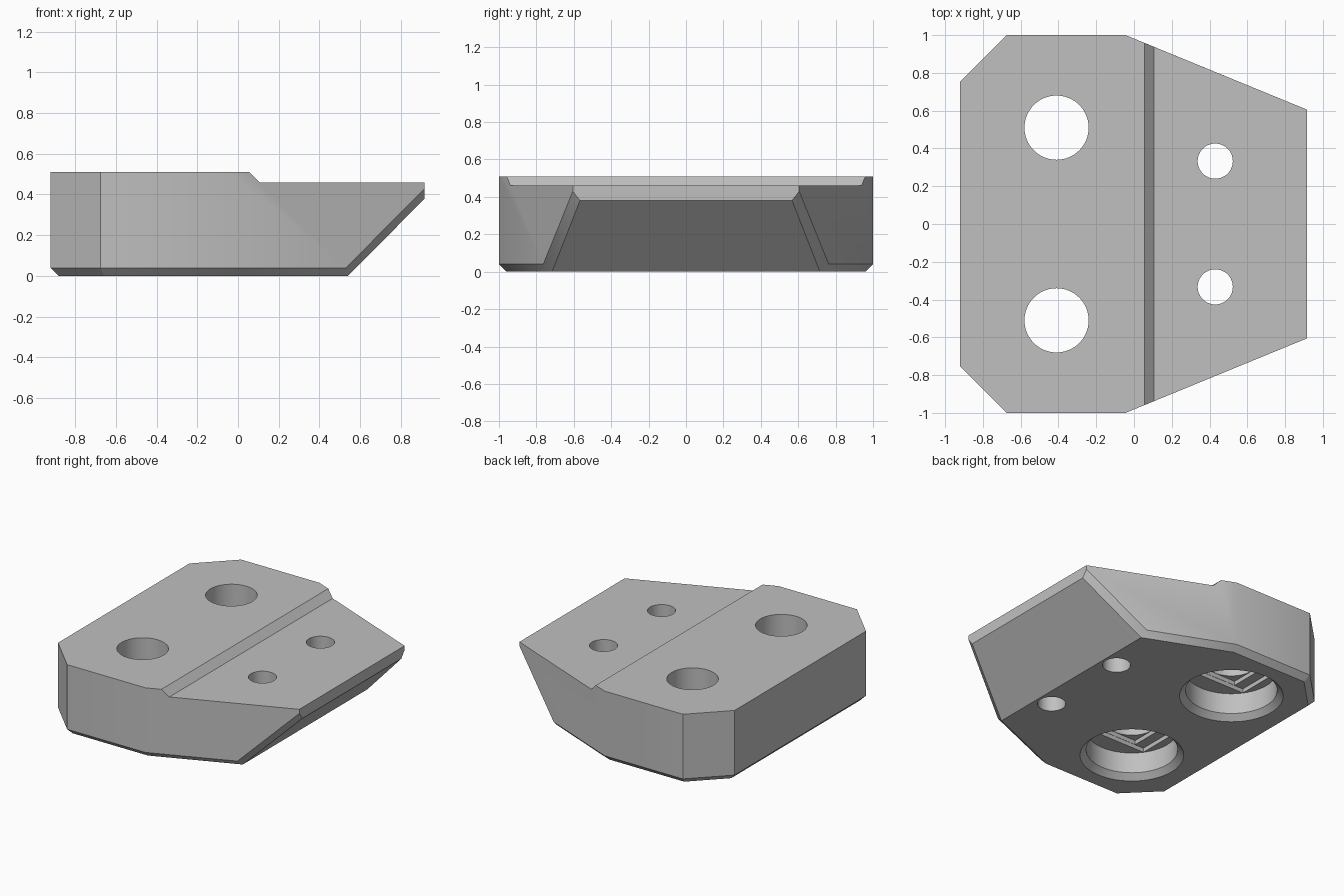
import bpy, bmesh, math

cube = bpy.data.objects.get("Cube")
if cube:
    bpy.data.objects.remove(cube, do_unlink=True)

grey = bpy.data.materials.new("plain grey")
grey.use_nodes = True
grey.diffuse_color = (0.53, 0.53, 0.53, 1)
grey.node_tree.nodes["Principled BSDF"].inputs["Base Color"].default_value = grey.diffuse_color


def make_object(name, bm):
    bmesh.ops.recalc_face_normals(bm, faces=bm.faces)
    mesh = bpy.data.meshes.new(name)
    bm.to_mesh(mesh)
    bm.free()
    obj = bpy.data.objects.new(name, mesh)
    bpy.context.collection.objects.link(obj)
    mesh.materials.append(grey)
    return obj


def hull(name, points):
    """Convex solid around the points, with flat areas merged."""
    bm = bmesh.new()
    for p in points:
        bm.verts.new(p)
    out = bmesh.ops.convex_hull(bm, input=bm.verts)
    spare = [v for v in out["geom_interior"] if isinstance(v, bmesh.types.BMVert)]
    bmesh.ops.delete(bm, geom=spare, context="VERTS")
    bmesh.ops.dissolve_limit(bm, angle_limit=math.radians(2),
                             verts=bm.verts, edges=bm.edges)
    return make_object(name, bm)


def box(name, low, high):
    return hull(name, [(x, y, z) for x in (low[0], high[0])
                       for y in (low[1], high[1]) for z in (low[2], high[2])])


def turned(name, x, y, rings, n=64):
    """Solid of revolution from (radius, z) rings."""
    bm = bmesh.new()
    loops = [[bm.verts.new((x + r * math.cos(2 * math.pi * i / n),
                            y + r * math.sin(2 * math.pi * i / n), z))
              for i in range(n)] for r, z in rings]
    for a, b in zip(loops, loops[1:]):
        for i in range(n):
            j = (i + 1) % n
            bm.faces.new((a[i], a[j], b[j], b[i]))
    bm.faces.new(loops[0])
    bm.faces.new(loops[-1])
    return make_object(name, bm)


def cut(target, cutter):
    cutter.hide_render = True
    mod = target.modifiers.new("cut", "BOOLEAN")
    mod.operation = "DIFFERENCE"
    mod.solver = "EXACT"
    mod.object = cutter
    bpy.context.view_layer.objects.active = target
    bpy.ops.object.modifier_apply(modifier=mod.name)
    bpy.data.objects.remove(cutter, do_unlink=True)


# Body: clipped outline, sloping nose, chamfered underside
TOP, EDGE = 0.51, 0.04
outline = [(-0.92, 0.755), (-0.675, 1.0), (-0.045, 1.0)]
half = [(x, y, z) for x, y in outline for z in (EDGE, TOP)]
half += [(0.917, 0.605, TOP), (0.917, 0.605, 0.43), (0.53, 0.763, EDGE)]
half += [(-0.88, 0.738, 0), (-0.658, 0.96, 0), (-0.053, 0.96, 0),
         (0.54, 0.716, 0), (0.917, 0.567, 0.38)]
body = hull("mounting_block", [(x, s * y, z) for x, y, z in half for s in (1, -1)])

# Lowered front deck with a sloping step
step = [(0.015, 0.55), (0.105, 0.46), (1.1, 0.46), (1.1, 0.55)]
cut(body, hull("step_cutter", [(x, y, z) for x, z in step for y in (-1.2, 1.2)]))

BORE, HOLE, DEPTH, LAYER = 0.302, 0.17, 0.19, 0.03
for side in (1, -1):
    # Small through holes
    cut(body, turned("small_hole", 0.43, side * 0.333, [(0.093, -0.1), (0.093, 0.7)]))

    # Counterbore with chamfered mouth
    cx, cy = -0.41, side * 0.51
    cut(body, turned("counterbore", cx, cy,
                     [(BORE + 0.045, -0.005), (BORE, EDGE), (BORE, DEPTH)]))

    # Slot and square relief steps above the counterbore
    w = HOLE + 0.004
    reach = math.sqrt((BORE - 0.002) ** 2 - w ** 2)
    cut(body, box("relief_slot", (cx - reach, cy - w, DEPTH - 0.03),
                  (cx + reach, cy + w, DEPTH + LAYER)))
    w = HOLE + 0.002
    cut(body, box("relief_square", (cx - w, cy - w, DEPTH),
                  (cx + w, cy + w, DEPTH + 2 * LAYER)))

    # Bolt hole through the top
    cut(body, turned("bolt_hole", cx, cy, [(HOLE, DEPTH + 0.01), (HOLE, 0.7)]))

# Smooth bores, crisp edges
bpy.ops.object.select_all(action="DESELECT")
body.select_set(True)
bpy.context.view_layer.objects.active = body
bpy.ops.object.shade_smooth_by_angle(angle=math.radians(30))
